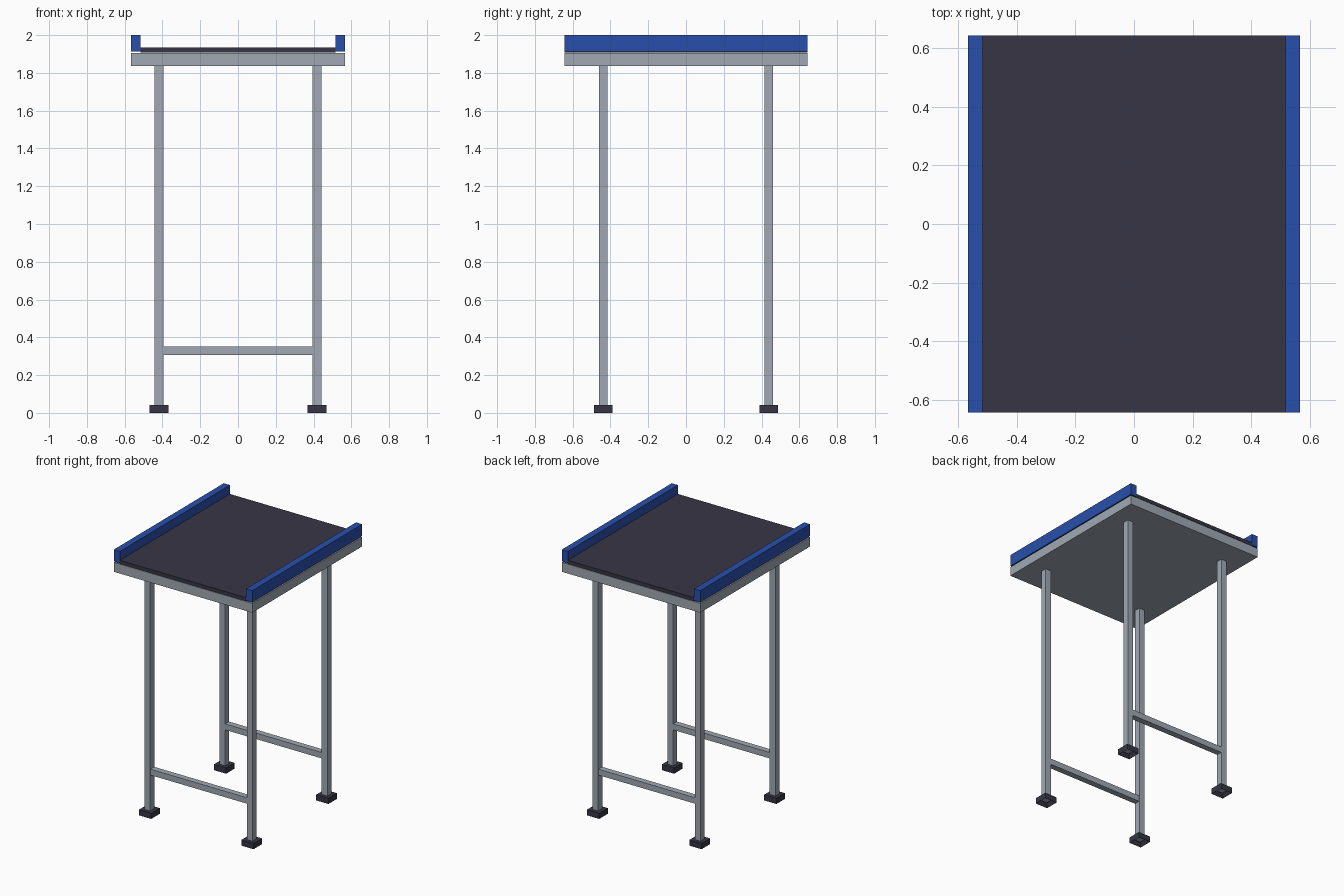
import bpy
import bmesh
from mathutils import Matrix, Vector

if "Cube" in bpy.data.objects:
    bpy.data.objects.remove(bpy.data.objects["Cube"], do_unlink=True)


def make_material(name, rgb):
    mat = bpy.data.materials.new(name)
    mat.use_nodes = True
    mat.diffuse_color = (*rgb, 1)
    mat.node_tree.nodes["Principled BSDF"].inputs["Base Color"].default_value = (*rgb, 1)
    return mat


steel = make_material("grey steel", (0.352, 0.397, 0.451))
rubber = make_material("dark rubber", (0.038, 0.036, 0.06))
blue = make_material("blue paint", (0.022, 0.078, 0.407))


def finish(bm, name, mat):
    mesh = bpy.data.meshes.new(name)
    bm.to_mesh(mesh)
    bm.free()
    mesh.materials.append(mat)
    obj = bpy.data.objects.new(name, mesh)
    bpy.context.collection.objects.link(obj)
    return obj


def box_mesh(low, high):
    low, high = Vector(low), Vector(high)
    bm = bmesh.new()
    bmesh.ops.create_cube(bm, size=1, matrix=Matrix.Translation((low + high) / 2)
                          @ Matrix.Diagonal((*(high - low), 1)))
    return bm


def box(name, low, high, mat):
    return finish(box_mesh(low, high), name, mat)


HALF_X, HALF_Y = 0.567, 0.643      # deck half sizes
INNER_X = 0.517                    # inner face of the side rails
LEG_X, LEG_Y, LEG_R = 0.419, 0.438, 0.0235
FOOT_R, FOOT_TOP = 0.05, 0.042
DECK_BOTTOM, DECK_TOP = 1.836, 1.905

# Deck frame and the flat belt lying on it
box("deck_frame", (-HALF_X, -HALF_Y, DECK_BOTTOM), (HALF_X, HALF_Y, DECK_TOP), steel)
box("belt", (-INNER_X, -HALF_Y, 1.907), (INNER_X, HALF_Y, 1.934), rubber)

# Raised side rails
for side, sx in (("left", 1), ("right", -1)):
    x1, x2 = sorted((sx * INNER_X, sx * HALF_X))
    box(side + "_rail", (x1, -HALF_Y, 1.913), (x2, HALF_Y, 2), blue)

for end, sy in (("front", -1), ("back", 1)):
    y = sy * LEG_Y
    for side, sx in (("left", 1), ("right", -1)):
        x = sx * LEG_X
        name = end + "_" + side
        # Square leg
        box(name + "_leg", (x - LEG_R, y - LEG_R, 0.02),
            (x + LEG_R, y + LEG_R, DECK_BOTTOM), steel)
        # Foot pad with a square socket under the leg
        bm = box_mesh((x - FOOT_R, y - FOOT_R, 0), (x + FOOT_R, y + FOOT_R, FOOT_TOP))
        bm.normal_update()
        bottom = min(bm.faces, key=lambda f: f.normal.z)
        bmesh.ops.inset_individual(bm, faces=[bottom], thickness=FOOT_R - LEG_R - 0.002)
        bmesh.ops.translate(bm, verts=bottom.verts, vec=(0, 0, 0.03))
        finish(bm, name + "_foot", rubber)
    # Crossbar between the pair of legs
    box(end + "_crossbar", (LEG_R - LEG_X, y - 0.0225, 0.307),
        (LEG_X - LEG_R, y + 0.0225, 0.351), steel)
